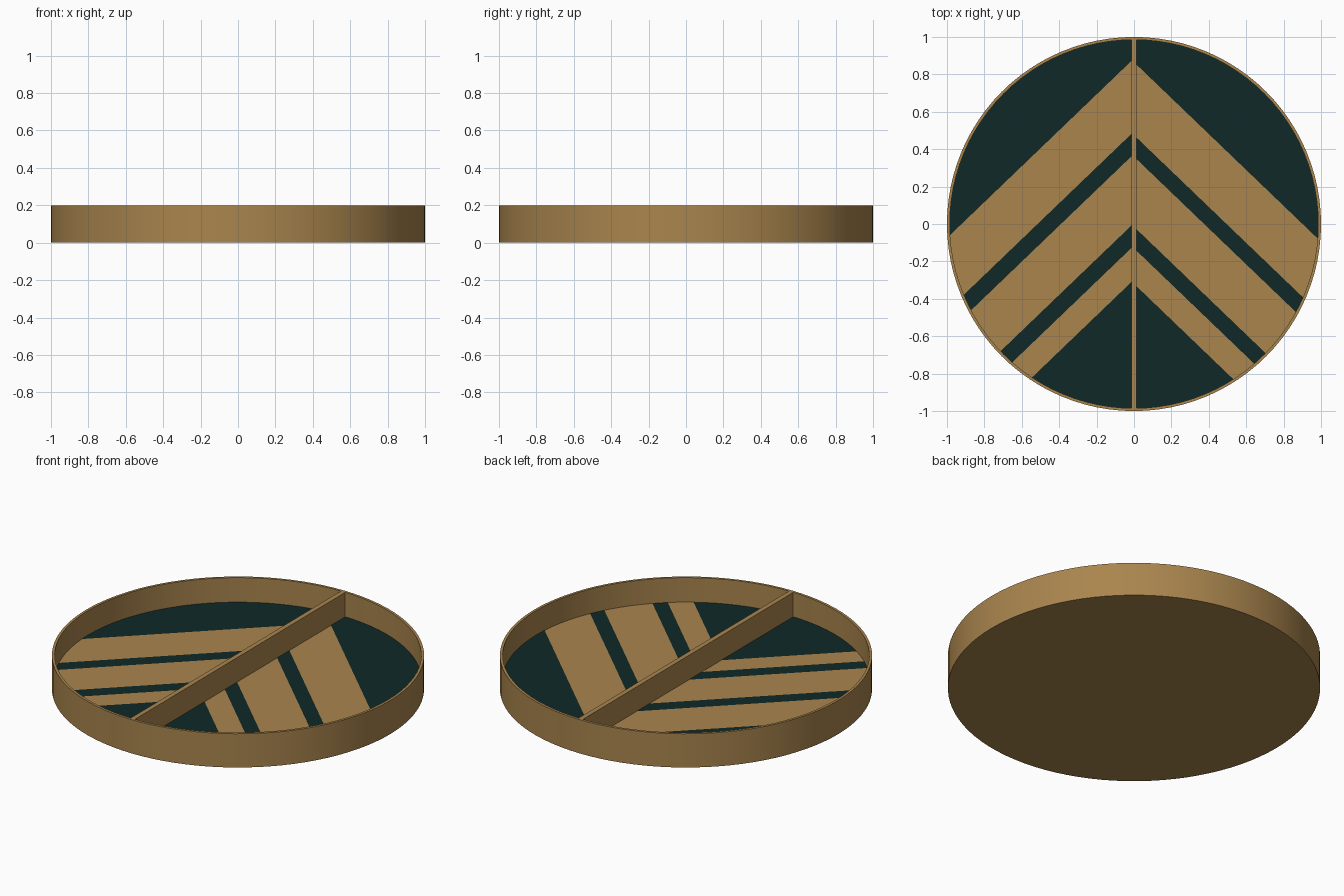
import bpy, bmesh, math

if "Cube" in bpy.data.objects:
    bpy.data.objects.remove(bpy.data.objects["Cube"])

SIDES = 96
R_OUT, R_IN = 1.0, 0.985
HEIGHT, FLOOR_Z = 0.2, 0.055
HALF_DIV = 0.014
SLOPE = 0.96


def material(name, color):
    m = bpy.data.materials.new(name)
    m.diffuse_color = (*color, 1)
    m.use_nodes = True
    m.node_tree.nodes["Principled BSDF"].inputs["Base Color"].default_value = m.diffuse_color
    return m


tan = material("warm_tan", (0.40, 0.235, 0.076))
dark = material("dark_teal", (0.005, 0.022, 0.022))


def finish(name, bm, mats):
    mesh = bpy.data.meshes.new(name)
    bm.to_mesh(mesh)
    bm.free()
    for m in mats:
        mesh.materials.append(m)
    ob = bpy.data.objects.new(name, mesh)
    bpy.context.collection.objects.link(ob)
    return ob


# Tray: closed underside, outer wall, rim and inner wall
bm = bmesh.new()
rings = []
for r, z in [(R_OUT, 0), (R_OUT, HEIGHT), (R_IN, HEIGHT), (R_IN, FLOOR_Z)]:
    rings.append([bm.verts.new((r * math.cos(2 * math.pi * i / SIDES),
                                r * math.sin(2 * math.pi * i / SIDES), z))
                  for i in range(SIDES)])
for a, b in zip(rings, rings[1:]):
    for i in range(SIDES):
        j = (i + 1) % SIDES
        bm.faces.new((a[i], a[j], b[j], b[i]))
bm.faces.new(rings[0][::-1])
tray = finish("tray", bm, [tan])
bpy.context.view_layer.objects.active = tray
tray.select_set(True)
bpy.ops.object.shade_smooth_by_angle(angle=math.radians(30))

# Divider bar across the middle
bm = bmesh.new()
bmesh.ops.create_cube(bm, size=1)
for v in bm.verts:
    v.co.x *= 2 * HALF_DIV
    v.co.y *= 2 * (R_IN + 0.004)
    v.co.z = FLOOR_Z - 0.01 if v.co.z < 0 else HEIGHT
finish("divider", bm, [tan])

# Striped floor halves: cut along slanted lines, coloured by stripe
# (edge heights are where each line meets x = 0)
EDGES = {-1: [0.885, 0.495, 0.375, 0.005, -0.115, -0.297],
         1: [0.865, 0.475, 0.36, -0.015, -0.13, -0.32]}
for side, name in ((-1, "left_floor"), (1, "right_floor")):
    bm = bmesh.new()
    start = -math.pi / 2 if side > 0 else math.pi / 2
    bm.faces.new([bm.verts.new((R_IN * math.cos(start + math.pi * i / (SIDES // 2)),
                                R_IN * math.sin(start + math.pi * i / (SIDES // 2)),
                                FLOOR_Z)) for i in range(SIDES // 2 + 1)])
    for e in EDGES[side]:
        bmesh.ops.bisect_plane(bm, geom=bm.verts[:] + bm.edges[:] + bm.faces[:],
                               plane_co=(0, e, FLOOR_Z),
                               plane_no=(side * SLOPE, 1, 0))
    for f in bm.faces:
        c = f.calc_center_median()
        level = c.y + SLOPE * abs(c.x)
        above = sum(level < e for e in EDGES[side])
        f.material_index = 0 if above % 2 else 1
    finish(name, bm, [tan, dark])
